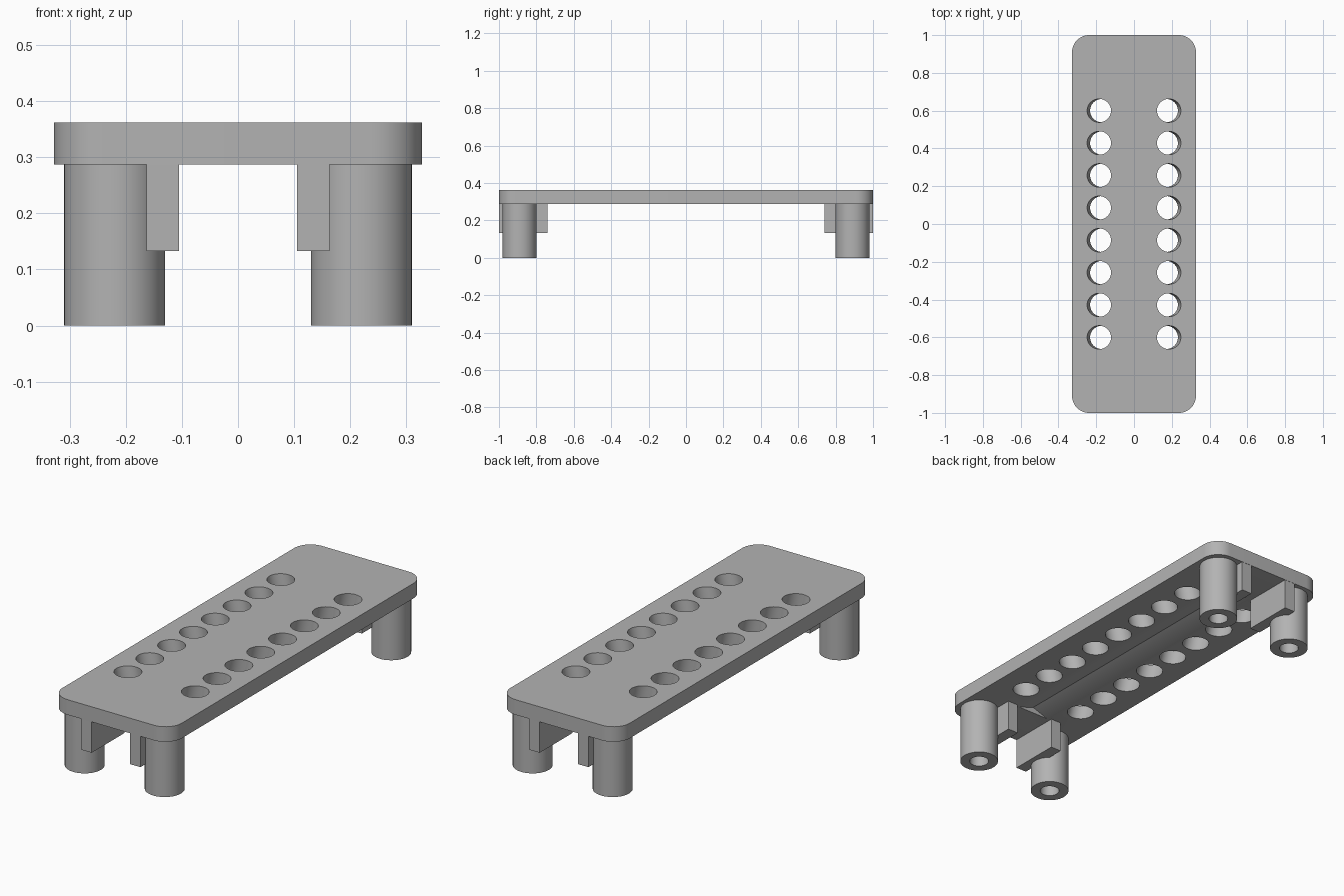
import bpy, bmesh, math
from mathutils import Matrix, Vector

cube = bpy.data.objects.get("Cube")
if cube:
    bpy.data.objects.remove(cube, do_unlink=True)

GREY = (0.45, 0.45, 0.45, 1)
grey = bpy.data.materials.new("plain grey")
grey.use_nodes = True
grey.diffuse_color = GREY
grey.node_tree.nodes["Principled BSDF"].inputs["Base Color"].default_value = GREY

W, TOP, UNDER = 0.328, 0.362, 0.287   # half width, deck top, deck underside


def finish(name, bm):
    bmesh.ops.recalc_face_normals(bm, faces=bm.faces[:])
    mesh = bpy.data.meshes.new(name)
    bm.to_mesh(mesh)
    bm.free()
    mesh.materials.append(grey)
    obj = bpy.data.objects.new(name, mesh)
    bpy.context.collection.objects.link(obj)
    return obj


def extrude(bm, outline, direction):
    face = bm.faces.new([bm.verts.new(p) for p in outline])
    new = bmesh.ops.extrude_face_region(bm, geom=[face])["geom"]
    bmesh.ops.translate(bm, vec=direction,
                        verts=[v for v in new if isinstance(v, bmesh.types.BMVert)])


def box(bm, x0, x1, y0, y1, z0, z1):
    extrude(bm, [(x0, y0, z0), (x1, y0, z0), (x1, y1, z0), (x0, y1, z0)], (0, 0, z1 - z0))


def cylinder(bm, radius, length, matrix):
    bmesh.ops.create_cone(bm, cap_ends=True, segments=48, radius1=radius,
                          radius2=radius, depth=length, matrix=matrix)


def cut(obj, cutter):
    cutter.hide_render = True
    mod = obj.modifiers.new("cut", 'BOOLEAN')
    mod.operation, mod.solver, mod.object = 'DIFFERENCE', 'EXACT', cutter
    bpy.context.view_layer.objects.active = obj
    bpy.ops.object.modifier_apply(modifier=mod.name)
    bpy.data.objects.remove(cutter, do_unlink=True)


def smooth(obj):
    bpy.ops.object.select_all(action='DESELECT')
    obj.select_set(True)
    bpy.context.view_layer.objects.active = obj
    bpy.ops.object.shade_smooth_by_angle(angle=math.radians(25))


# Deck with rounded corners
R = 0.09
outline = []
for i, (sx, sy) in enumerate([(1, 1), (-1, 1), (-1, -1), (1, -1)]):
    for k in range(13):
        a = math.radians(90 * i + 7.5 * k)
        outline.append((sx * (W - R) + R * math.cos(a),
                        sy * (1 - R) + R * math.sin(a), UNDER))
bm = bmesh.new()
extrude(bm, outline, (0, 0, TOP - UNDER))
deck = finish("deck", bm)

# Two rows of holes leaning towards the middle
bm = bmesh.new()
lean = 0.21
for side in (-1, 1):
    for i in range(8):
        place = Matrix.Translation((side * 0.177, (i - 3.5) * 0.1715, (TOP + UNDER) / 2))
        cylinder(bm, 0.062, 0.3, place @ Matrix.Rotation(side * lean, 4, 'Y'))
cut(deck, finish("hole_cutter", bm))

# Shallow V groove along the underside
bm = bmesh.new()
extrude(bm, [(-0.086, -0.75, UNDER), (0.086, -0.75, UNDER), (0, -0.75, UNDER + 0.03)], (0, 1.5, 0))
groove = finish("groove_cutter", bm)
cut(deck, groove)
smooth(deck)

# Hollow legs
bm = bmesh.new()
bores = bmesh.new()
for sx in (-1, 1):
    for sy in (-1, 1):
        cylinder(bm, 0.09, UNDER, Matrix.Translation((sx * 0.22, sy * 0.89, UNDER / 2)))
        cylinder(bores, 0.045, 0.5, Matrix.Translation((sx * 0.22, sy * 0.89, 0)))
legs = finish("legs", bm)
cut(legs, finish("bore_cutter", bores))
smooth(legs)

# Guide rails beside the legs
bm = bmesh.new()
for sx in (-1, 1):
    for sy in (-1, 1):
        xs = sorted((sx * 0.105, sx * 0.163))
        ys = sorted((sy * 0.74, sy * 0.999))
        box(bm, *xs, *ys, 0.133, UNDER)
finish("guide_rails", bm)
